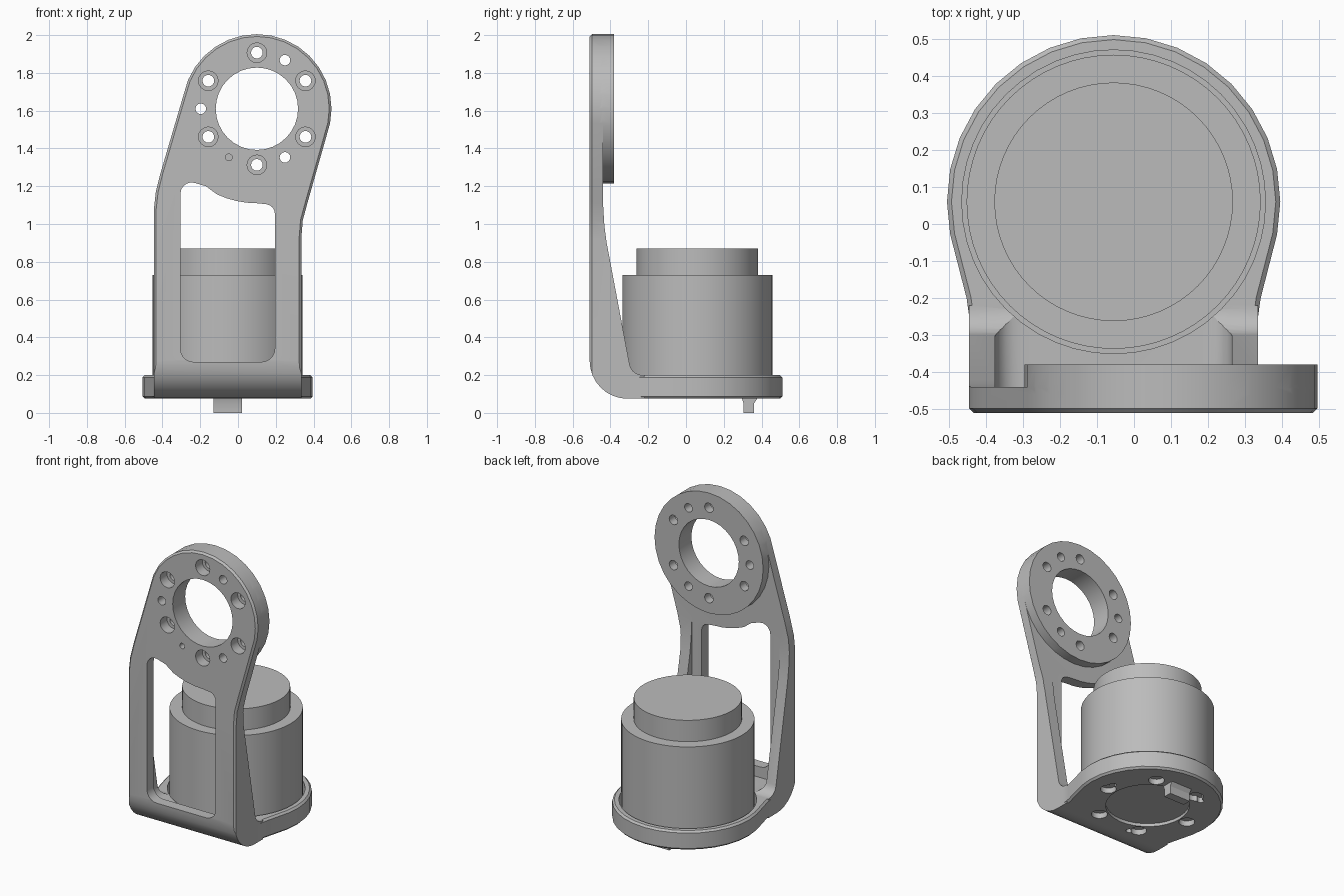
import bpy, bmesh
from math import sin, cos, radians

if "Cube" in bpy.data.objects:
    bpy.data.objects.remove(bpy.data.objects["Cube"])

grey = bpy.data.materials.new("machined grey")
grey.use_nodes = True
COLOUR = (0.5, 0.5, 0.5, 1)
grey.diffuse_color = COLOUR
grey.node_tree.nodes["Principled BSDF"].inputs["Base Color"].default_value = COLOUR


def arc(cx, cy, r, a0, a1, n):
    angles = [radians(a0 + (a1 - a0) * i / n) for i in range(n + 1)]
    return [(cx + r * cos(a), cy + r * sin(a)) for a in angles]


def circle(cx, cy, r, n=32):
    return arc(cx, cy, r, 0, 360, n)[:-1]


def prism(name, pts, axis, lo, hi, chamfer=0, caps=(0, 1)):
    """Extrude a 2D outline along an axis, optionally chamfering its caps."""
    place = {"X": lambda p, d: (d, p[0], p[1]),
             "Y": lambda p, d: (p[0], d, p[1]),
             "Z": lambda p, d: (p[0], p[1], d)}[axis]
    bm = bmesh.new()
    ends = [[bm.verts.new(place(p, d)) for p in pts] for d in (lo, hi)]
    faces = [bm.faces.new(e) for e in ends]
    n = len(pts)
    for i in range(n):
        j = (i + 1) % n
        bm.faces.new((ends[0][i], ends[0][j], ends[1][j], ends[1][i]))
    bmesh.ops.recalc_face_normals(bm, faces=bm.faces)
    if chamfer:
        edges = [e for c in caps for e in faces[c].edges]
        bmesh.ops.bevel(bm, geom=edges, offset=chamfer, segments=1, affect="EDGES")
    mesh = bpy.data.meshes.new(name)
    bm.to_mesh(mesh)
    bm.free()
    mesh.materials.append(grey)
    ob = bpy.data.objects.new(name, mesh)
    bpy.context.collection.objects.link(ob)
    return ob


def combine(target, other, operation="DIFFERENCE"):
    """Apply a boolean and discard the second object."""
    mod = target.modifiers.new("cut", "BOOLEAN")
    mod.object, mod.operation, mod.solver = other, operation, "EXACT"
    graph = bpy.context.evaluated_depsgraph_get()
    mesh = bpy.data.meshes.new_from_object(target.evaluated_get(graph))
    target.modifiers.clear()
    target.data = mesh
    bpy.data.objects.remove(other)


def drill(target, x, y, r, axis, lo, hi, n=16):
    combine(target, prism("drill", circle(x, y, r, n), axis, lo, hi))


RX, RZ, RR = 0.10, 1.61, 0.395      # mounting ring
BX, BY, BR = -0.055, 0.06, 0.45     # round base
LEFT, RIGHT = -0.445, 0.335         # sides of the upright
FRONT, BACK = -0.51, -0.44          # faces of the upright plate
BOTTOM, FLOOR = 0.075, 0.2

# Upright: bent side profile trimmed by the front outline
side = ([(BACK, 2.1), (FRONT, 2.1)] + arc(-0.31, 0.275, 0.2, 180, 270, 8)
        + [(-0.22, BOTTOM), (-0.22, FLOOR)] + arc(-0.23, 0.27, 0.07, 270, 190, 5)
        + [(-0.42, 0.9), (-0.432, 0.99), (BACK, 1.12)])
bracket = prism("bracket", side, "X", -0.7, 0.7)
outline = ([(LEFT, 0), (LEFT, 1.08), (-0.435, 1.17), (-0.41, 1.27)]
           + arc(RX, RZ, RR, 168.75, -11.25, 16)
           + [(0.37, 1.12), (0.343, 1.02), (RIGHT, 0.92), (RIGHT, 0)])
combine(bracket, prism("outline", outline, "Y", FRONT, 0, 0.012, (0,)), "INTERSECT")

# Hollow between the side ribs, with rounded floor corners
hollow = ([(0.265, 2.3), (-0.375, 2.3)] + arc(-0.305, 0.27, 0.07, 180, 270, 5)
          + arc(0.195, 0.27, 0.07, 270, 360, 5))
combine(bracket, prism("hollow", hollow, "Y", BACK, 0))

# Window in the upright
window = (arc(-0.235, 0.34, 0.07, 180, 270, 5) + arc(0.125, 0.34, 0.07, 270, 360, 5)
          + arc(0.145, 1.055, 0.05, 0, 80, 4) + arc(RX, RZ, 0.5, 270, 245, 4)
          + [(-0.17, 1.2)] + arc(-0.245, 1.16, 0.06, 75, 180, 5))
combine(bracket, prism("window", window, "Y", -0.6, -0.38))

# Round base with tapered neck, and the thick ring
base = (arc(BX, BY, BR, -11.25, 191.25, 18)
        + [(-0.452, -0.2), (LEFT, -0.25), (LEFT, -0.3),
           (RIGHT, -0.3), (RIGHT, -0.25), (0.342, -0.2)])
combine(bracket, prism("base", base, "Z", BOTTOM, FLOOR, 0.012), "UNION")
combine(bracket, prism("ring", circle(RX, RZ, RR), "Y", -0.46, -0.38), "UNION")

# Motor pocket and underside recess
drill(bracket, BX, BY, 0.41, "Z", 0.12, 1, 48)
drill(bracket, BX, BY, 0.25, "Z", 0, 0.095, 32)

# Ring bore, counterbored bolt holes and pin holes
drill(bracket, RX, RZ, 0.218, "Y", -0.6, -0.3, 32)
for k in range(6):
    a = radians(30 + 60 * k)
    x, z = RX + 0.297 * cos(a), RZ + 0.297 * sin(a)
    drill(bracket, x, z, 0.031, "Y", -0.6, -0.3)
    drill(bracket, x, z, 0.052, "Y", -0.6, -0.44)
    b = radians(60 * k)
    x, y = BX + 0.305 * cos(b), BY + 0.305 * sin(b)
    drill(bracket, x, y, 0.048, "Z", 0, 0.11)
for angle, r, end in ((60, 0.028, -0.3), (180, 0.028, -0.3),
                      (300, 0.028, -0.3), (240, 0.018, -0.45)):
    a = radians(angle)
    drill(bracket, RX + 0.297 * cos(a), RZ + 0.297 * sin(a), r, "Y", -0.6, end)
for angle in (10, 130, 250):
    a = radians(angle)
    drill(bracket, BX + 0.32 * cos(a), BY + 0.32 * sin(a), 0.02, "Z", 0, 0.11, 12)

# Motor body, cap and the plug underneath
parts = [bracket,
         prism("motor_body", circle(BX, BY, 0.397, 64), "Z", 0.12, 0.73),
         prism("motor_cap", circle(BX, BY, 0.322, 64), "Z", 0.72, 0.87)]
plug = [(0.305, 0), (0.36, 0), (0.36, 0.05), (0.38, 0.08), (0.295, 0.08), (0.305, 0.05)]
parts.append(prism("plug", plug, "X", -0.13, 0.02))

# Smooth curved walls, keep corners crisp
bpy.ops.object.select_all(action="DESELECT")
for ob in parts:
    ob.select_set(True)
bpy.context.view_layer.objects.active = bracket
bpy.ops.object.shade_smooth_by_angle(angle=radians(25))
